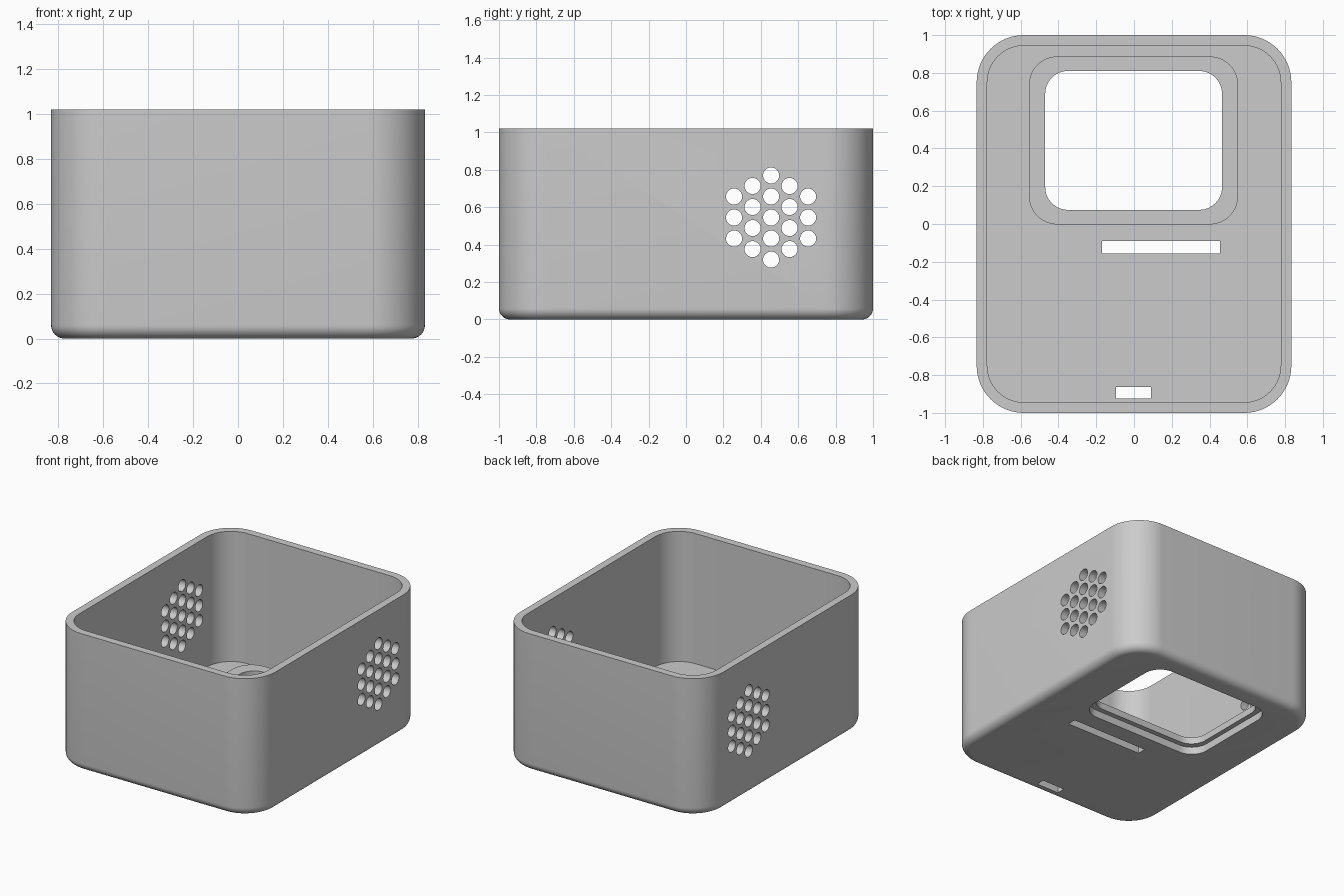
import bpy, bmesh
from math import sin, cos, pi
from mathutils import Matrix

if "Cube" in bpy.data.objects:
    bpy.data.objects.remove(bpy.data.objects["Cube"])

HX, HY, H, R = 0.833, 1.0, 1.02, 0.25   # half sizes, height, corner radius
WALL, FLOOR, FILLET = 0.056, 0.055, 0.06


def ring(bm, x0, x1, y0, y1, r, z, seg=16):
    """Loop of vertices on a rounded rectangle."""
    pts = []
    corners = [(x1 - r, y1 - r), (x0 + r, y1 - r), (x0 + r, y0 + r), (x1 - r, y0 + r)]
    for k, (cx, cy) in enumerate(corners):
        for i in range(seg + 1):
            a = (k + i / seg) * pi / 2
            pts.append(bm.verts.new((cx + r * cos(a), cy + r * sin(a), z)))
    return pts


def bridge(bm, a, b):
    n = len(a)
    for i in range(n):
        j = (i + 1) % n
        bm.faces.new((a[i], a[j], b[j], b[i]))


def finish(bm, name):
    bmesh.ops.recalc_face_normals(bm, faces=bm.faces[:])
    me = bpy.data.meshes.new(name)
    bm.to_mesh(me)
    bm.free()
    ob = bpy.data.objects.new(name, me)
    bpy.context.collection.objects.link(ob)
    return ob


def smooth(ob):
    bpy.ops.object.select_all(action='DESELECT')
    ob.select_set(True)
    bpy.context.view_layer.objects.active = ob
    bpy.ops.object.shade_smooth_by_angle()


# Open-topped case: filleted outer skin, rim and inner cavity
bm = bmesh.new()


def inset(d, z):
    return ring(bm, -HX + d, HX - d, -HY + d, HY - d, R - d, z)


loops = []
for i in range(9):
    a = i / 8 * pi / 2
    loops.append(inset(FILLET * (1 - sin(a)), FILLET * (1 - cos(a))))
loops += [inset(0, H), inset(WALL, H), inset(WALL, FLOOR)]
for a, b in zip(loops, loops[1:]):
    bridge(bm, a, b)
bm.faces.new(loops[0])
bm.faces.new(loops[-1])
case = finish(bm, "case")

# Cutter: window, two floor slots and vent holes through both side walls
bm = bmesh.new()
lo = ring(bm, -0.505, 0.50, 0.038, 0.848, 0.13, -0.1)
hi = ring(bm, -0.505, 0.50, 0.038, 0.848, 0.13, 0.15)
bridge(bm, lo, hi)
bm.faces.new(lo)
bm.faces.new(hi)
for x0, x1, y0, y1 in ((-0.17, 0.455, -0.155, -0.09), (-0.095, 0.09, -0.925, -0.862)):
    m = Matrix.Translation(((x0 + x1) / 2, (y0 + y1) / 2, 0)) @ Matrix.Diagonal((x1 - x0, y1 - y0, 0.2, 1))
    bmesh.ops.create_cube(bm, size=1, matrix=m)
for col in range(-2, 3):
    count = 5 - abs(col)
    for row in range(count):
        y = 0.455 + col * 0.099
        z = 0.545 + (row - (count - 1) / 2) * 0.1125
        for side in (-1, 1):
            m = Matrix.Translation((side * (HX - WALL / 2), y, z)) @ Matrix.Rotation(pi / 2, 4, 'Y')
            bmesh.ops.create_cone(bm, cap_ends=True, segments=32, radius1=0.043,
                                  radius2=0.043, depth=0.2, matrix=m)
cutter = finish(bm, "cutter")
cutter.hide_render = True

mod = case.modifiers.new("openings", 'BOOLEAN')
mod.operation = 'DIFFERENCE'
mod.solver = 'EXACT'
mod.object = cutter
bpy.context.view_layer.objects.active = case
bpy.ops.object.modifier_apply(modifier=mod.name)
bpy.data.objects.remove(cutter)
smooth(case)

# Raised frame around the window, overhanging it to form a ledge
bm = bmesh.new()
outer = (-0.556, 0.551, -0.002, 0.887, 0.15)
inner = (-0.47, 0.466, 0.075, 0.81, 0.12)
top = FLOOR + 0.05
loops = [ring(bm, *outer, FLOOR), ring(bm, *outer, top), ring(bm, *inner, top), ring(bm, *inner, FLOOR)]
for a, b in zip(loops, loops[1:] + loops[:1]):
    bridge(bm, a, b)
smooth(finish(bm, "window_frame"))
